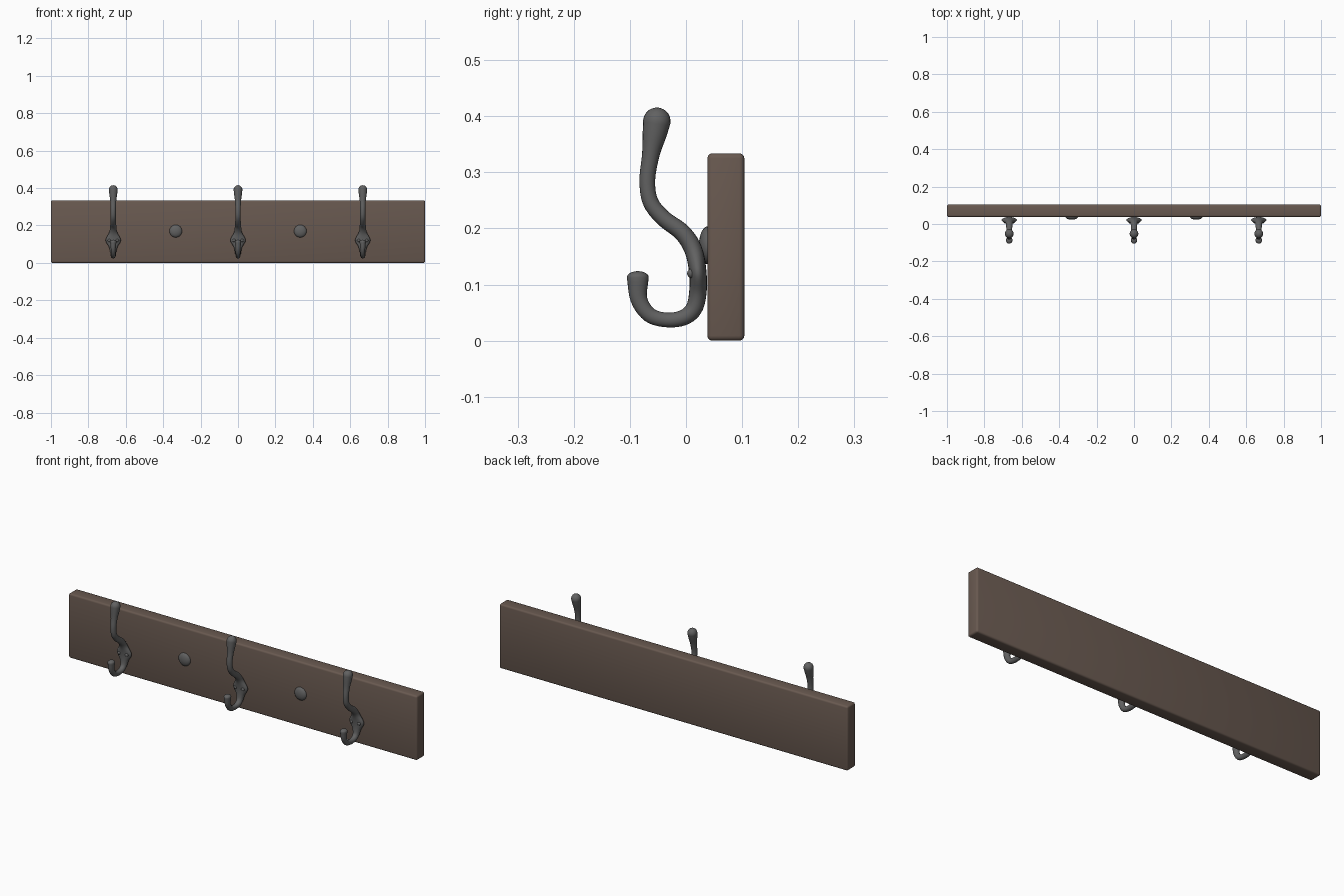
import bpy, bmesh, math
from mathutils import Vector

if "Cube" in bpy.data.objects:
    bpy.data.objects.remove(bpy.data.objects["Cube"])


def material(name, rgb):
    m = bpy.data.materials.new(name)
    m.diffuse_color = (*rgb, 1)
    m.use_nodes = True
    m.node_tree.nodes["Principled BSDF"].inputs["Base Color"].default_value = m.diffuse_color
    return m


WOOD = material("dark_wood", (0.14, 0.10, 0.08))
METAL = material("dark_metal", (0.12, 0.12, 0.12))


def finish(bm, name, mat, loc=(0, 0, 0), angle=40):
    bmesh.ops.recalc_face_normals(bm, faces=bm.faces)
    me = bpy.data.meshes.new(name)
    bm.to_mesh(me)
    bm.free()
    me.materials.append(mat)
    ob = bpy.data.objects.new(name, me)
    bpy.context.collection.objects.link(ob)
    ob.location = loc
    bpy.ops.object.select_all(action='DESELECT')
    ob.select_set(True)
    bpy.context.view_layer.objects.active = ob
    bpy.ops.object.shade_smooth_by_angle(angle=math.radians(angle))
    return ob


def catmull(pts, steps):
    """Smooth interpolation of (y, z, thickness, half width) control points."""
    p = [Vector(q) for q in pts]
    p = [2 * p[0] - p[1]] + p + [2 * p[-1] - p[-2]]
    out = []
    for i in range(1, len(p) - 2):
        a, b, c, d = p[i - 1:i + 3]
        for s in range(steps):
            t = s / steps
            out.append(0.5 * (2 * b + (c - a) * t + (2 * a - 5 * b + 4 * c - d) * t * t
                              + (3 * b - a - 3 * c + d) * t ** 3))
    return out + [p[-2]]


def dome(end, before, height):
    """Shrinking rings that round off one end of the sweep."""
    d = (Vector(end[:2]) - Vector(before[:2])).normalized()
    rings = []
    for k in range(1, 7):
        a = math.radians(k * 14.5)
        y, z = Vector(end[:2]) + d * height * math.sin(a)
        rings.append(Vector((y, z, end[2] * math.cos(a), end[3] * math.cos(a))))
    return rings


def sweep(bm, path, sides=20):
    rings = []
    for i, (y, z, r, w) in enumerate(path):
        a, b = path[max(i - 1, 0)], path[min(i + 1, len(path) - 1)]
        t = Vector((b[0] - a[0], b[1] - a[1])).normalized()
        ring = []
        for k in range(sides):
            ang = math.tau * k / sides
            off = r * math.sin(ang)
            ring.append(bm.verts.new((w * math.cos(ang), y - t.y * off, z + t.x * off)))
        rings.append(ring)
    for a, b in zip(rings, rings[1:]):
        for k in range(sides):
            j = (k + 1) % sides
            bm.faces.new((a[k], a[j], b[j], b[k]))
    bm.faces.new(rings[0])
    bm.faces.new(rings[-1])


def button(name, x, y, z, radius, depth):
    """Half-dome facing -y, its flat back at y."""
    bm = bmesh.new()
    bmesh.ops.create_uvsphere(bm, u_segments=24, v_segments=12, radius=1)
    for v in bm.verts:
        v.co = Vector((v.co.x * radius, -v.co.z * depth, v.co.y * radius))
    bmesh.ops.bisect_plane(bm, geom=bm.verts[:] + bm.edges[:] + bm.faces[:],
                           plane_co=(0, 0.002, 0), plane_no=(0, 1, 0), clear_outer=True)
    bmesh.ops.holes_fill(bm, edges=[e for e in bm.edges if e.is_boundary])
    finish(bm, name, METAL, (x, y, z))


# Wooden board with rounded edges
bm = bmesh.new()
bmesh.ops.create_cube(bm, size=1)
for v in bm.verts:
    v.co = Vector((v.co.x * 2, v.co.y * 0.066, v.co.z * 0.334))
bmesh.ops.bevel(bm, geom=bm.edges[:], offset=0.009, segments=3, profile=0.5, affect='EDGES')
finish(bm, "board", WOOD, (0, 0.071, 0.167), 30)

# Coat hook: ball tip, stem, leaf-shaped mount, lower hook
HOOK = [
    (-0.052, 0.391, 0.0245, 0.0235), (-0.056, 0.368, 0.0215, 0.021),
    (-0.063, 0.330, 0.0155, 0.016), (-0.069, 0.285, 0.0140, 0.014),
    (-0.063, 0.247, 0.0140, 0.014), (-0.040, 0.218, 0.0145, 0.015),
    (-0.007, 0.193, 0.0155, 0.017), (0.013, 0.162, 0.0160, 0.022),
    (0.021, 0.122, 0.0155, 0.041), (0.021, 0.085, 0.0155, 0.023),
    (0.014, 0.057, 0.0150, 0.016), (-0.005, 0.041, 0.0140, 0.014),
    (-0.035, 0.037, 0.0130, 0.012), (-0.065, 0.046, 0.0135, 0.012),
    (-0.084, 0.074, 0.0150, 0.013), (-0.086, 0.113, 0.0195, 0.017),
]
for n, x in enumerate((-0.667, 0, 0.667), 1):
    path = catmull(HOOK, 5)
    path = dome(path[0], path[1], 0.0245)[::-1] + path + dome(path[-1], path[-2], 0.011)
    bm = bmesh.new()
    sweep(bm, path)
    finish(bm, f"hook_{n}", METAL, (x, 0, 0), 50)
    for side in (-1, 1):
        button(f"hook_{n}_screw_{side}", x + side * 0.021, 0.012, 0.12, 0.009, 0.010)

# Round screw covers on the board
for n, x in enumerate((-0.333, 0.333), 1):
    button(f"screw_cover_{n}", x, 0.039, 0.17, 0.034, 0.016)
